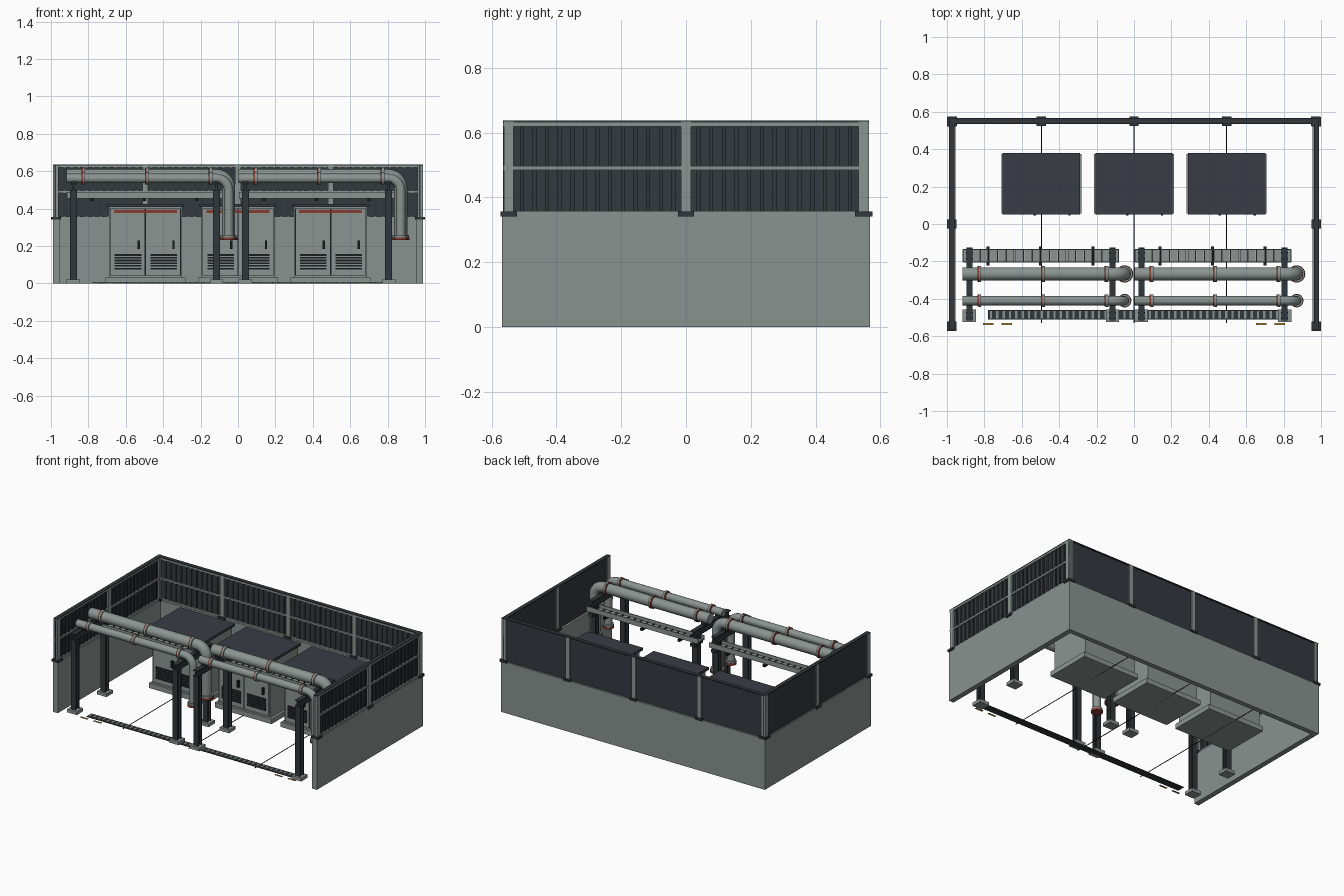
import bpy, bmesh, math
from mathutils import Matrix, Vector

if "Cube" in bpy.data.objects:
    bpy.data.objects.remove(bpy.data.objects["Cube"])


def material(name, rgb):
    m = bpy.data.materials.new(name)
    m.diffuse_color = (*rgb, 1)
    m.use_nodes = True
    m.node_tree.nodes["Principled BSDF"].inputs["Base Color"].default_value = m.diffuse_color
    return m


GREY = material("grey_concrete", (0.25, 0.29, 0.275))
STEEL = material("pale_steel", (0.26, 0.30, 0.285))
PANEL = material("dark_panel", (0.034, 0.041, 0.050))
FRAME = material("dark_steel", (0.030, 0.038, 0.044))
LID = material("slate_lid", (0.040, 0.045, 0.057))
BLACK = material("black", (0.010, 0.012, 0.015))
RED = material("rust_red", (0.25, 0.045, 0.03))
YELLOW = material("yellow_marking", (0.55, 0.33, 0.06))


def add_box(bm, x0, x1, y0, y1, z0, z1):
    size = Matrix.Diagonal((x1 - x0, y1 - y0, z1 - z0, 1))
    mid = Matrix.Translation(((x0 + x1) / 2, (y0 + y1) / 2, (z0 + z1) / 2))
    bmesh.ops.create_cube(bm, size=1, matrix=mid @ size)


def finish(name, bm, mat):
    mesh = bpy.data.meshes.new(name)
    bm.to_mesh(mesh)
    bm.free()
    mesh.materials.append(mat)
    ob = bpy.data.objects.new(name, mesh)
    bpy.context.collection.objects.link(ob)
    return ob


def boxes(name, mat, items):
    bm = bmesh.new()
    for b in items:
        add_box(bm, *b)
    return finish(name, bm, mat)


def smooth(ob):
    bpy.ops.object.select_all(action='DESELECT')
    ob.select_set(True)
    bpy.context.view_layer.objects.active = ob
    bpy.ops.object.shade_smooth_by_angle(angle=math.radians(35))


def rings(name, mat, items):
    """Discs given as (centre, axis, radius, length)."""
    bm = bmesh.new()
    for c, axis, r, length in items:
        rot = Vector((0, 0, 1)).rotation_difference(Vector(axis)).to_matrix().to_4x4()
        bmesh.ops.create_cone(bm, cap_ends=True, segments=24, radius1=r, radius2=r,
                              depth=length, matrix=Matrix.Translation(c) @ rot)
    smooth(finish(name, bm, mat))


def swept_pipe(name, mat, pts, r):
    cu = bpy.data.curves.new(name, 'CURVE')
    cu.dimensions = '3D'
    cu.bevel_depth = r
    cu.bevel_resolution = 4
    cu.use_fill_caps = True
    sp = cu.splines.new('POLY')
    sp.points.add(len(pts) - 1)
    for p, co in zip(sp.points, pts):
        p.co = (*co, 1)
    ob = bpy.data.objects.new(name, cu)
    bpy.context.collection.objects.link(ob)
    cu.materials.append(mat)
    bpy.ops.object.select_all(action='DESELECT')
    ob.select_set(True)
    bpy.context.view_layer.objects.active = ob
    bpy.ops.object.convert(target='MESH')
    smooth(bpy.context.view_layer.objects.active)


# Concrete walls on three sides
WALL = 0.345
boxes("concrete_wall", GREY, [
    (-0.99, -0.955, -0.568, 0.568, 0, WALL),
    (0.955, 0.99, -0.568, 0.568, 0, WALL),
    (-0.955, 0.955, 0.535, 0.568, 0, WALL)])


# Ribbed screens: local u runs along the wall, v points to the ribbed side
def screen(name, half, posts, place):
    def make(part, mat, items):
        return boxes(name + part, mat, [place(*i) for i in items])
    make("_panel", PANEL, [(-half, half, -0.006, 0.002, WALL, 0.63)])
    n = round(2 * half / 0.0385)
    ribs = []
    for i in range(n):
        u = -half + (i + 0.5) * 2 * half / n
        ribs.append((u - 0.006, u + 0.006, 0.002, 0.008, WALL + 0.01, 0.625))
    make("_ribs", FRAME, ribs)
    make("_rails", STEEL, [(-half, half, 0.002, 0.013, z - 0.006, z + 0.006)
                           for z in (0.352, 0.491, 0.625)])
    make("_cap", FRAME, [(-half, half, -0.013, 0.014, 0.631, 0.637)])
    make("_posts", STEEL, [(u - 0.015, u + 0.015, -0.015, 0.015, WALL, 0.634) for u in posts])
    make("_base_plates", FRAME, [(u - 0.025, u + 0.025, -0.025, 0.025, 0.341, 0.356) for u in posts])


for side, px in (("left", -0.975), ("right", 0.975)):
    screen(side + "_screen", 0.565, (-0.547, 0, 0.547),
           lambda a, b, c, d, e, f, px=px: (px + c, px + d, a, b, e, f))
screen("back_screen", 0.985, (-0.972, -0.495, 0, 0.495, 0.972),
       lambda a, b, c, d, e, f: (a, b, 0.55 - d, 0.55 - c, e, f))

# Equipment cabinets
for k, cx in enumerate((-0.495, 0, 0.495), 1):
    n = f"cabinet_{k}_"
    boxes(n + "plinth", STEEL, [(cx - 0.213, cx + 0.213, 0.055, 0.375, 0, 0.033)])
    boxes(n + "body", STEEL, [(cx - 0.195, cx + 0.195, 0.07, 0.365, 0.033, 0.408)])
    boxes(n + "lid", LID, [(cx - 0.207, cx + 0.207, 0.05, 0.38, 0.408, 0.425)])
    doors = [(cx - 0.186, cx - 0.004), (cx + 0.004, cx + 0.186)]
    boxes(n + "door_gap", BLACK, [(cx - 0.189, cx + 0.189, 0.067, 0.07, 0.042, 0.402)])
    boxes(n + "doors", STEEL, [(a, b, 0.062, 0.067, 0.045, 0.399) for a, b in doors])
    boxes(n + "warning_stripe", RED, [(cx - 0.168, cx + 0.168, 0.058, 0.062, 0.376, 0.393)])
    boxes(n + "louvres", BLACK, [(a + 0.022, b - 0.018, 0.057, 0.062, z, z + 0.009)
                                 for a, b in doors
                                 for z in [0.075 + 0.0145 * i for i in range(6)]])
    boxes(n + "handles", BLACK, [(cx + o - 0.006, cx + o + 0.006, 0.045, 0.062, 0.185, 0.23)
                                 for o in (-0.036, 0.15)])

# Two identical pipe racks
for k, ox in enumerate((0, 0.92), 1):
    n = f"rack_{k}_"
    frames = (ox - 0.88, ox - 0.115)
    steel, plates = [], []
    for x in frames:
        for y in (-0.17, -0.49):
            # H-section column, with flanges facing front and back
            steel += [(x - 0.019, x + 0.019, y + s - 0.004, y + s + 0.004, 0.02, 0.5)
                      for s in (-0.015, 0.015)]
            steel.append((x - 0.005, x + 0.005, y - 0.012, y + 0.012, 0.02, 0.5))
            plates.append((x - 0.036, x + 0.036, y - 0.034, y + 0.034, 0, 0.022))
        # top beam and tray arm
        steel += [(x - 0.016, x + 0.016, -0.515, -0.13, z, z + 0.007) for z in (0.492, 0.529)]
        steel.append((x - 0.005, x + 0.005, -0.513, -0.132, 0.495, 0.533))
        steel.append((x - 0.016, x + 0.016, -0.215, -0.125, 0.43, 0.452))
    boxes(n + "columns_and_beams", FRAME, steel)
    boxes(n + "footings", STEEL, plates)

    # cable tray with rungs and hangers
    t0, t1 = ox - 0.915, ox - 0.08
    boxes(n + "cable_tray", STEEL, [(t0, t1, -0.206, -0.2, 0.455, 0.488),
                                    (t0, t1, -0.14, -0.134, 0.455, 0.488)]
          + [(t0 + 0.0464 * i + 0.004, t0 + 0.0464 * i + 0.042, -0.2, -0.14, 0.458, 0.466)
             for i in range(18)])
    boxes(n + "tray_rungs", FRAME, [(t0 + 0.0464 * i - 0.003, t0 + 0.0464 * i + 0.003,
                                     -0.2, -0.14, 0.457, 0.47) for i in range(1, 18)])
    boxes(n + "tray_hangers", BLACK, [(ox + x - 0.008, ox + x + 0.008, -0.222, -0.12, 0.44, 0.456)
                                      for x in (-0.78, -0.5, -0.22)])

    # large and small pipes, each with an elbow and a drop
    for label, y, z, r in (("large", -0.267, 0.576, 0.035), ("small", -0.41, 0.562, 0.025)):
        end, bend = ox - 0.05, 0.065
        path = [(ox - 0.917, y, z)]
        for i in range(9):
            a = math.pi / 2 * i / 8
            path.append((end - bend + bend * math.sin(a), y, z - bend + bend * math.cos(a)))
        path.append((end, y, 0.235))
        swept_pipe(n + label + "_pipe", STEEL, path, r)
        joints = [ox + x for x in (-0.83, -0.49, -0.15)]
        X, Z = (1, 0, 0), (0, 0, 1)
        rings(n + label + "_flanges", STEEL,
              [((x + 0.007, y, z), X, r + 0.008, 0.012) for x in joints]
              + [((end, y, 0.253), Z, r + 0.008, 0.012)])
        rings(n + label + "_gaskets", RED,
              [((x - 0.003, y, z), X, r + 0.007, 0.008) for x in joints]
              + [((end, y, 0.24), Z, r + 0.011, 0.014)])
        # saddles seated on the beams
        boxes(n + label + "_saddles", FRAME, [(x - 0.014, x + 0.014, y - r * 0.8, y + r * 0.8,
                                               0.534, z - r * 0.7) for x in frames])

# Drain grating along the open front
boxes("drain_channel", FRAME, [(-0.78, 0.78, -0.511, -0.459, 0, 0.004)])
boxes("drain_bars", STEEL, [(-0.765 + 0.034 * i - 0.006, -0.765 + 0.034 * i + 0.006,
                             -0.505, -0.465, 0.004, 0.007) for i in range(46)])

# Floor joints and painted ground markings
boxes("floor_joints", BLACK, [(x - 0.0025, x + 0.0025, -0.53, 0.535, 0, 0.002)
                              for x in (-0.495, 0, 0.495)])
boxes("ground_markings", YELLOW, [(x - 0.028, x + 0.028, -0.541, -0.529, 0, 0.003)
                                  for x in (-0.78, -0.68, 0.68, 0.78)])
